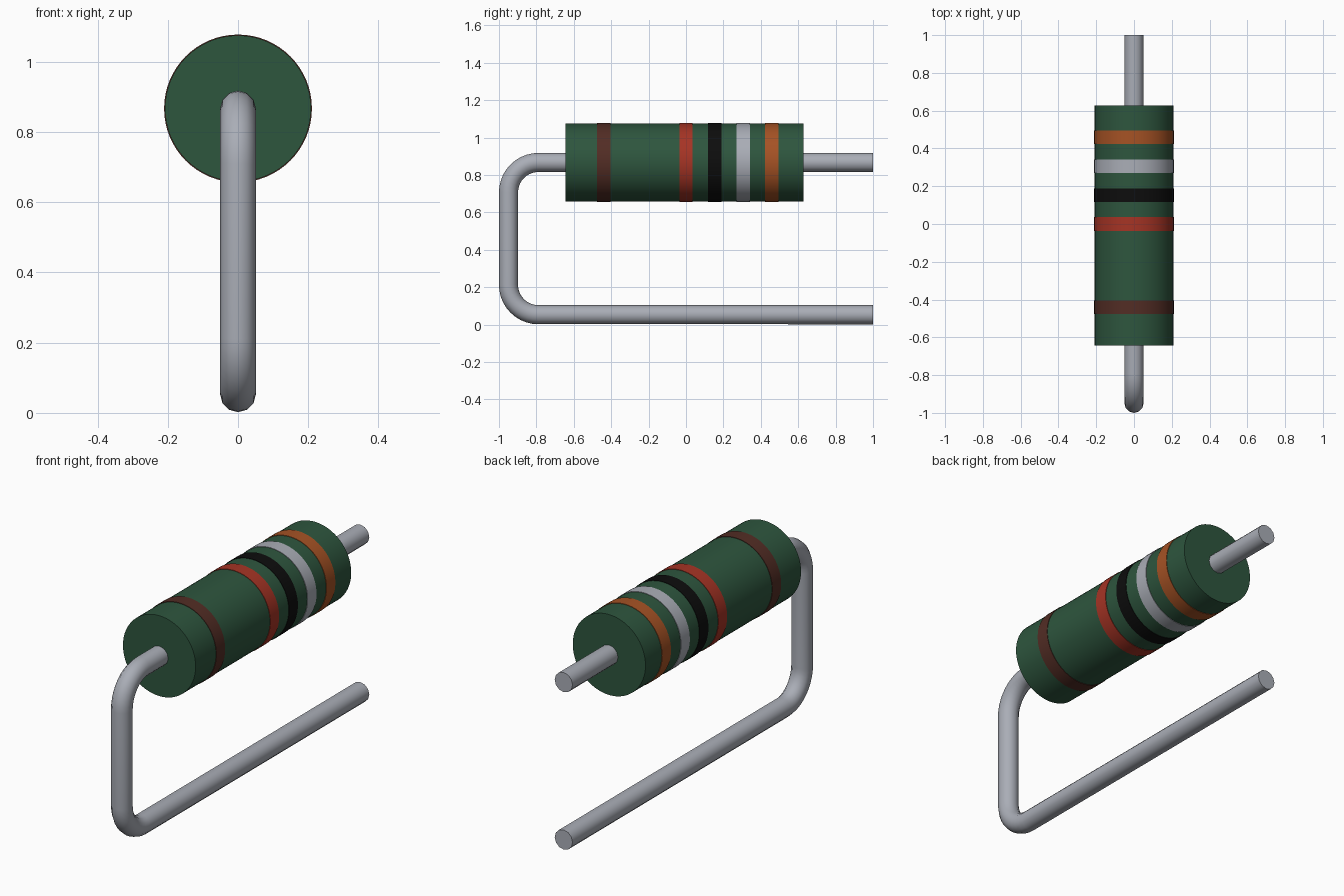
import bpy, bmesh, math
from mathutils import Matrix, Vector

if "Cube" in bpy.data.objects:
    bpy.data.objects.remove(bpy.data.objects["Cube"])

AXIS_Z = 0.867      # height of the body axis
BODY_R = 0.208
BAND_R = 0.2105
WIRE_R = 0.051


def material(name, rgb):
    mat = bpy.data.materials.new(name)
    mat.use_nodes = True
    mat.diffuse_color = (*rgb, 1)
    bsdf = next(n for n in mat.node_tree.nodes if n.type == 'BSDF_PRINCIPLED')
    bsdf.inputs["Base Color"].default_value = (*rgb, 1)
    return mat


def smooth(obj):
    bpy.ops.object.select_all(action='DESELECT')
    obj.select_set(True)
    bpy.context.view_layer.objects.active = obj
    bpy.ops.object.shade_smooth_by_angle(angle=math.radians(40))


def lathe(name, profile, mat, steps=64):
    """Spin (radius, y) points around the horizontal body axis."""
    bm = bmesh.new()
    verts = [bm.verts.new((r, y, 0)) for r, y in profile]
    edges = [bm.edges.new(pair) for pair in zip(verts, verts[1:])]
    bmesh.ops.spin(bm, geom=verts + edges, cent=(0, 0, 0), axis=(0, 1, 0),
                   angle=math.tau, steps=steps, use_duplicate=False)
    bmesh.ops.remove_doubles(bm, verts=bm.verts, dist=1e-5)
    bmesh.ops.recalc_face_normals(bm, faces=bm.faces)
    # open sleeves must face away from the axis
    outer = max(bm.faces, key=lambda f: f.calc_center_median().xz.length)
    if outer.normal.xz.dot(outer.calc_center_median().xz) < 0:
        bmesh.ops.reverse_faces(bm, faces=bm.faces)
    bmesh.ops.transform(bm, matrix=Matrix.Translation((0, 0, AXIS_Z)), verts=bm.verts)
    mesh = bpy.data.meshes.new(name)
    bm.to_mesh(mesh)
    bm.free()
    mesh.materials.append(mat)
    obj = bpy.data.objects.new(name, mesh)
    bpy.context.collection.objects.link(obj)
    smooth(obj)


# Body
lathe("body", [(0, -0.643), (BODY_R, -0.643), (BODY_R, 0.628), (0, 0.628)],
      material("green coating", (0.027, 0.092, 0.048)))

# Colour bands, as thin sleeves
bands = [
    ("brown", -0.441, (0.085, 0.026, 0.018)),
    ("red", 0.0, (0.38, 0.034, 0.018)),
    ("black", 0.153, (0.004, 0.004, 0.004)),
    ("grey", 0.305, (0.40, 0.42, 0.47)),
    ("orange", 0.459, (0.38, 0.085, 0.018)),
]
HALF = 0.036
for colour, y, rgb in bands:
    lathe(colour + "_band",
          [(BODY_R - 0.002, y - HALF), (BAND_R, y - HALF),
           (BAND_R, y + HALF), (BODY_R - 0.002, y + HALF)],
          material(colour + " paint", rgb))

# Wire lead: through the body, down the front and back underneath
BEND, FRONT_Y, LOW_Z, STEPS = 0.16, -0.949, 0.053, 10
path = [Vector((0, 1, AXIS_Z))]
for centre_z, start in ((AXIS_Z - BEND, 90), (LOW_Z + BEND, 180)):
    for i in range(STEPS + 1):
        a = math.radians(start + 90 * i / STEPS)
        path.append(Vector((0, FRONT_Y + BEND + BEND * math.cos(a),
                            centre_z + BEND * math.sin(a))))
path.append(Vector((0, 1, LOW_Z)))

curve = bpy.data.curves.new("wire_lead", 'CURVE')
curve.dimensions = '3D'
curve.bevel_depth = WIRE_R
curve.bevel_resolution = 4
curve.use_fill_caps = True
spline = curve.splines.new('POLY')
spline.points.add(len(path) - 1)
for point, co in zip(spline.points, path):
    point.co = (*co, 1)
curve.materials.append(material("tinned metal", (0.40, 0.42, 0.47)))
wire = bpy.data.objects.new("wire_lead", curve)
bpy.context.collection.objects.link(wire)
bpy.ops.object.select_all(action='DESELECT')
wire.select_set(True)
bpy.context.view_layer.objects.active = wire
bpy.ops.object.convert(target='MESH')

# Weld the end caps so the lead is one closed surface
bm = bmesh.new()
bm.from_mesh(wire.data)
bmesh.ops.remove_doubles(bm, verts=bm.verts, dist=1e-5)
bmesh.ops.recalc_face_normals(bm, faces=bm.faces)
bm.to_mesh(wire.data)
bm.free()
smooth(wire)
